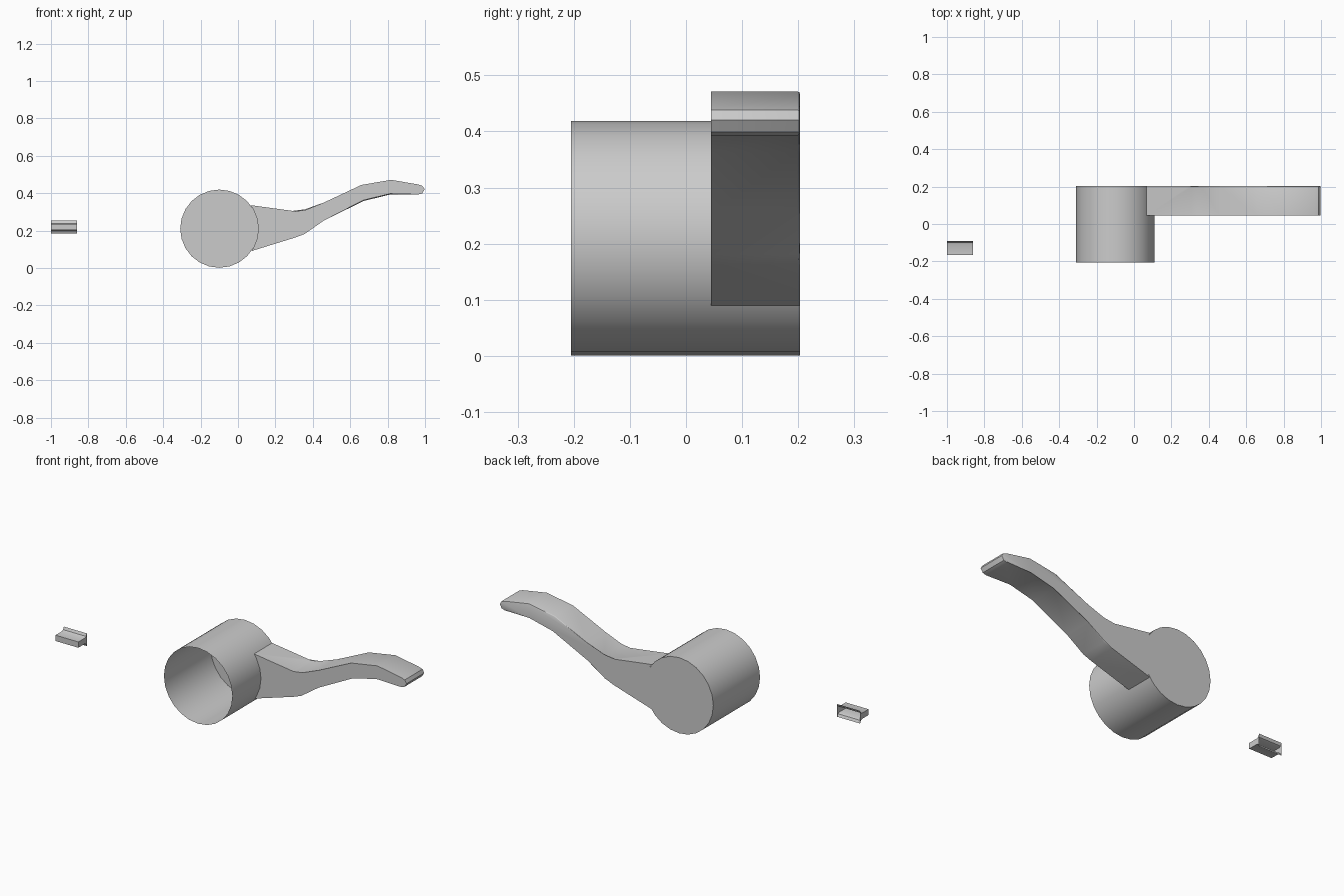
import bpy, bmesh
from math import cos, sin, radians, tau

if "Cube" in bpy.data.objects:
    bpy.data.objects.remove(bpy.data.objects["Cube"])

CX, CZ, R = -0.10, 0.21, 0.209      # cup axis and radius
Y_FRONT, Y_LEVER, Y_BACK = -0.205, 0.045, 0.203
SOFT = 0.004                        # tiny rounding on the back edge


def finish(name, bm, angle=30):
    bmesh.ops.remove_doubles(bm, verts=bm.verts, dist=1e-5)
    bmesh.ops.recalc_face_normals(bm, faces=bm.faces)
    mesh = bpy.data.meshes.new(name)
    bm.to_mesh(mesh)
    bm.free()
    obj = bpy.data.objects.new(name, mesh)
    bpy.context.collection.objects.link(obj)
    bpy.ops.object.select_all(action='DESELECT')
    bpy.context.view_layer.objects.active = obj
    obj.select_set(True)
    bpy.ops.object.shade_smooth_by_angle(angle=radians(angle))
    return obj


def skin(bm, a, b, closed=True):
    n = len(a)
    for i in range(n if closed else n - 1):
        j = (i + 1) % n
        bm.faces.new((a[i], a[j], b[j], b[i]))


# Cup: thin round wall, open at the front, closed at the back
bm = bmesh.new()
N = 24
rings = [[bm.verts.new((CX + r * cos(tau * i / N), y, CZ + r * sin(tau * i / N)))
          for i in range(N)]
         for y, r in ((Y_FRONT, R), (Y_BACK, R))]
skin(bm, *rings)
bm.faces.new(rings[-1])
finish("cup", bm)

# Lever: wavy side profile, flush with the cup's back
outline = [(0.307, 0.163), (0.355, 0.181), (0.46, 0.254), (0.67, 0.362),
           (0.815, 0.397), (0.965, 0.393), (0.985, 0.399), (0.998, 0.42),
           (0.987, 0.438), (0.965, 0.446), (0.82, 0.471), (0.66, 0.444),
           (0.46, 0.35), (0.36, 0.31), (0.307, 0.303)]
arc = [(CX + R * cos(radians(a)), CZ + R * sin(radians(a)))
       for a in (37, 30, 15, 0, -15, -30, -35)]
bm = bmesh.new()
front, back = [[bm.verts.new((x, y, z)) for x, z in outline + arc]
               for y in (Y_LEVER, Y_BACK)]
for loop in (front, back):
    bm.faces.new(loop)
# sides run from the lower cup joint round the tip to the upper joint
order = [len(front) - 1] + list(range(len(outline) + 1))
skin(bm, [front[i] for i in order], [back[i] for i in order], closed=False)
edge = [e for e in bm.edges if len(e.link_faces) == 2
        and all(abs(v.co.y - Y_BACK) < 1e-5 and v.co.x > 0.3 for v in e.verts)]
bmesh.ops.bevel(bm, geom=edge, offset=SOFT, segments=2, profile=0.5,
                affect='EDGES')
finish("lever", bm)

# Clip: small flanged channel, open towards the back
MID = 0.218
half = [(-0.165, 0.016), (-0.108, 0.016), (-0.098, 0.021), (-0.091, 0.035)]
profile = [(y, MID + h) for y, h in reversed(half)] + [(y, MID - h) for y, h in half]
bm = bmesh.new()
ends = [[bm.verts.new((x, y, z)) for y, z in profile] for x in (-1.0, -0.86)]
skin(bm, *ends, closed=False)
for loop in ends:
    bm.faces.new(loop)
finish("clip", bm)
